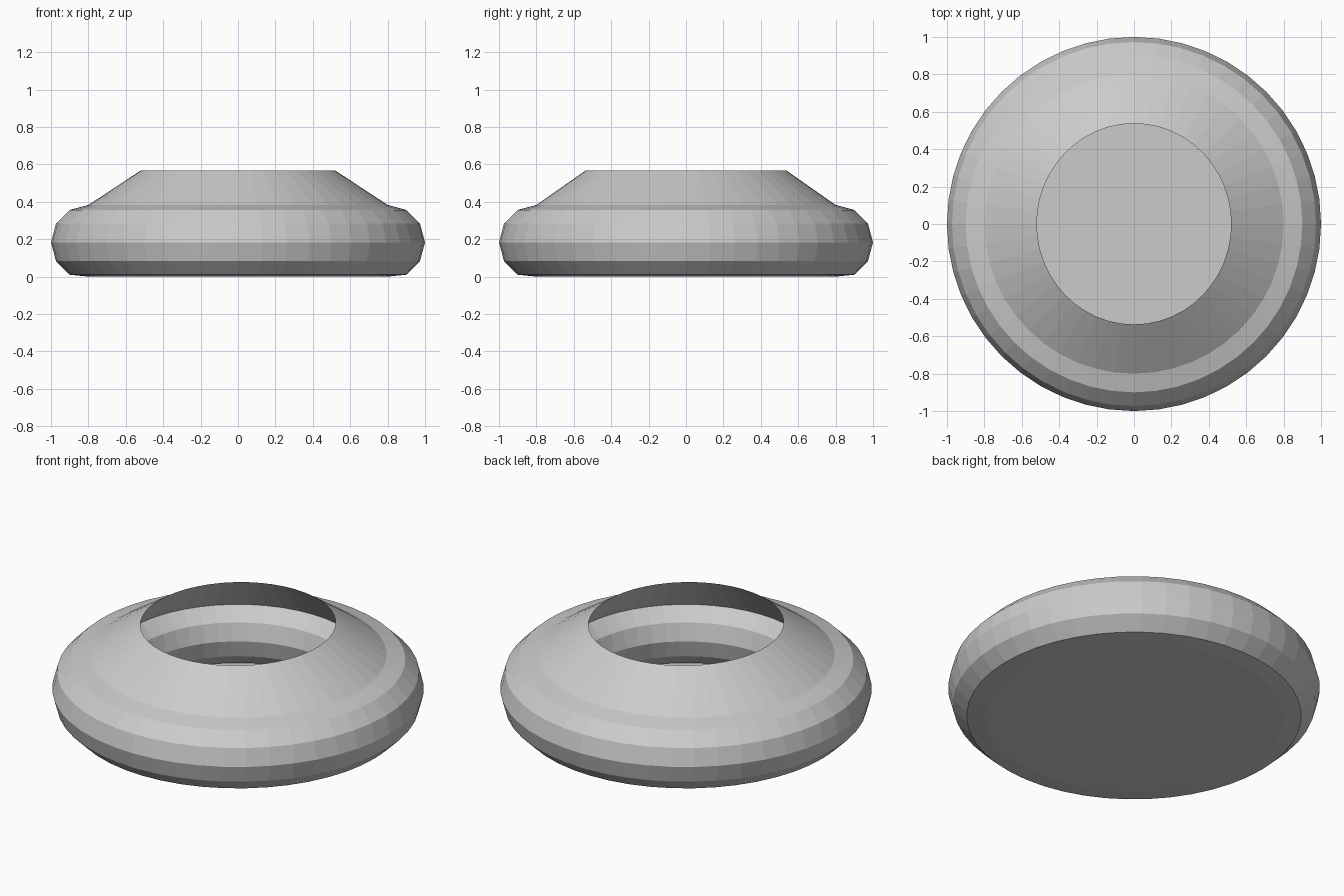
import bpy, bmesh
from math import sin, cos, radians, tau

if "Cube" in bpy.data.objects:
    bpy.data.objects.remove(bpy.data.objects["Cube"])

SEGMENTS = 48
RING_R, TUBE_R, TUBE_Z = 0.8, 0.2, 0.183


def add_object(name, bm):
    bmesh.ops.recalc_face_normals(bm, faces=bm.faces)
    mesh = bpy.data.meshes.new(name)
    bm.to_mesh(mesh)
    bm.free()
    obj = bpy.data.objects.new(name, mesh)
    bpy.context.collection.objects.link(obj)
    return obj


def ring(bm, rx, ry, z):
    return [bm.verts.new((rx * cos(tau * i / SEGMENTS),
                          ry * sin(tau * i / SEGMENTS), z))
            for i in range(SEGMENTS)]


# Bowl body: 12-sided tube, underside flattened onto the ground,
# top band drawn up and inward to a thin collar rim
bm = bmesh.new()
rings = []
for k in range(12):
    a = radians(90 - 30 * k)
    r = RING_R + TUBE_R * cos(a)
    z = max(0.0, TUBE_Z + TUBE_R * sin(a))
    rings.append(ring(bm, r, r, z))
rings.append(ring(bm, 0.52, 0.537, 0.567))
for j, lower in enumerate(rings):
    upper = rings[(j + 1) % len(rings)]
    for i in range(SEGMENTS):
        n = (i + 1) % SEGMENTS
        bm.faces.new((lower[i], lower[n], upper[n], upper[i]))
add_object("bowl_body", bm)

# Floor disc closing the underside
bm = bmesh.new()
bm.faces.new(ring(bm, RING_R, RING_R, 0.0))
add_object("bowl_floor", bm)
